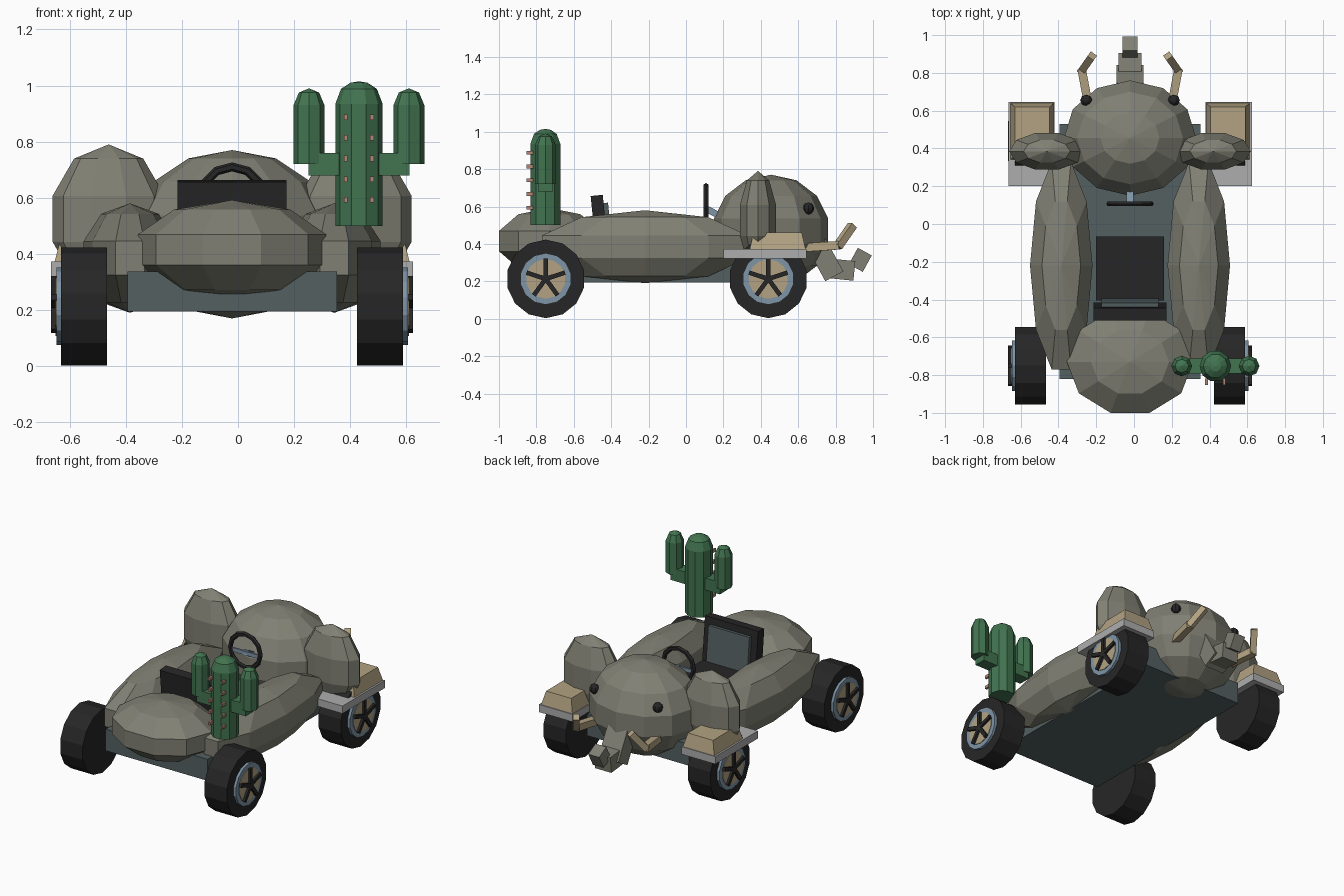
import bpy, bmesh, math
from mathutils import Matrix, Vector, Euler

if "Cube" in bpy.data.objects:
    bpy.data.objects.remove(bpy.data.objects["Cube"])

CX = -0.021  # mirror plane of the car body


def mat(name, rgb):
    m = bpy.data.materials.new(name)
    lin = [(c / 255 / 12.92) if c < 11 else ((c / 255 + 0.055) / 1.055) ** 2.4 for c in rgb]
    m.diffuse_color = (*lin, 1)
    m.use_nodes = True
    m.node_tree.nodes["Principled BSDF"].inputs["Base Color"].default_value = m.diffuse_color
    return m


HIDE = mat("hide_grey", (128, 128, 116))
SLATE = mat("slate", (84, 96, 97))
BLACK = mat("rubber_black", (38, 38, 39))
TAN = mat("tan", (178, 162, 130))
BLUE = mat("steel_blue", (126, 148, 166))
PLATE = mat("light_grey", (172, 174, 172))
GREEN = mat("cactus_green", (66, 116, 80))
THORN = mat("thorn_pink", (178, 135, 118))


def finish(name, bm, material):
    bmesh.ops.remove_doubles(bm, verts=bm.verts, dist=1e-5)
    bmesh.ops.recalc_face_normals(bm, faces=bm.faces)
    me = bpy.data.meshes.new(name)
    bm.to_mesh(me)
    bm.free()
    me.materials.append(material)
    ob = bpy.data.objects.new(name, me)
    bpy.context.collection.objects.link(ob)
    return ob


def lathe(name, profile, segs, material, loc, scale=(1, 1, 1), rot=(0, 0, 0)):
    """Spin (radius, height) points about z, then place."""
    bm = bmesh.new()
    rings = [[bm.verts.new((r * math.cos(2 * math.pi * i / segs),
                            r * math.sin(2 * math.pi * i / segs), z)) for i in range(segs)]
             for r, z in profile]
    for a, b in zip(rings, rings[1:]):
        for i in range(segs):
            j = (i + 1) % segs
            bm.faces.new((a[i], a[j], b[j], b[i]))
    bm.faces.new(rings[0])
    bm.faces.new(rings[-1])
    bmesh.ops.dissolve_degenerate(bm, dist=1e-5, edges=bm.edges)
    bm.transform(Matrix.LocRotScale(Vector(loc), Euler(rot), Vector(scale)))
    return finish(name, bm, material)


def ellipsoid(name, loc, radii, segs, rings, material):
    prof = [(max(math.sin(math.pi * k / rings), 1e-7), math.cos(math.pi * k / rings))
            for k in range(rings + 1)]
    return lathe(name, prof, segs, material, loc, radii)


def box(name, loc, size, material, rot=(0, 0, 0), top=(1, 1)):
    """Box by centre and size; top scales the upper face."""
    bm = bmesh.new()
    bmesh.ops.create_cube(bm, size=1)
    for v in bm.verts:
        if v.co.z > 0:
            v.co.x *= top[0]
            v.co.y *= top[1]
    bm.transform(Matrix.LocRotScale(Vector(loc), Euler(rot), Vector(size)))
    return finish(name, bm, material)


def bar(name, a, b, w, material):
    """Square bar between two points."""
    a, b = Vector(a), Vector(b)
    d = b - a
    return box(name, (a + b) / 2, (w, w, d.length), material, d.to_track_quat('Z', 'X').to_euler())


# Chassis and round body parts
box("chassis", (CX, -0.145, 0.266), (0.746, 1.35, 0.142), SLATE)
ellipsoid("rear_body", (CX, -0.73, 0.415), (0.352, 0.298, 0.177), 10, 5, HIDE)
ellipsoid("head", (CX, 0.455, 0.47), (0.359, 0.313, 0.30), 12, 7, HIDE)

for side, s in (("left", -1), ("right", 1)):
    ellipsoid(side + "_side_body", (CX + s * 0.364, -0.22, 0.385), (0.174, 0.608, 0.195), 10, 5, HIDE)
    ellipsoid(side + "_ear", (CX + s * 0.44, 0.385, 0.525), (0.21, 0.107, 0.265), 10, 5, HIDE)
    ellipsoid(side + "_eye", (CX + s * 0.232, 0.655, 0.59), (0.032, 0.03, 0.032), 8, 6, BLACK)
    # Fender plate with a tapered foot on top
    box(side + "_fender", (CX + s * 0.522, 0.4225, 0.347), (0.245, 0.445, 0.05), PLATE)
    box(side + "_foot", (CX + s * 0.518, 0.49, 0.415), (0.23, 0.30, 0.09), TAN, top=(0.8, 0.86))
    # Two-piece tusk
    bar(side + "_tusk_base", (CX + s * 0.215, 0.60, 0.378), (CX + s * 0.256, 0.82, 0.393), 0.045, TAN)
    bar(side + "_tusk_tip", (CX + s * 0.256, 0.81, 0.385), (CX + s * 0.20, 0.89, 0.50), 0.04, TAN)
    # Wheels: tyre, rim, hub disc and five spokes
    for end, y in (("front", 0.44), ("rear", -0.75)):
        n = f"{end}_{side}_"
        rot = (0, s * math.pi / 2, 0)
        zc = 0.213
        lathe(n + "tyre", [(0.21, -0.082), (0.21, 0.082)], 14, BLACK,
              (CX + s * 0.527, y, zc), rot=rot)
        lathe(n + "rim", [(0.138, 0), (0.138, 0.018), (0.105, 0.018), (0.105, 0.0)], 14, BLUE,
              (CX + s * 0.608, y, zc), rot=rot)
        lathe(n + "hub", [(0.106, 0), (0.106, 0.022)], 14, TAN,
              (CX + s * 0.608, y, zc), rot=rot)
        for k in range(5):
            a = math.pi / 2 + k * 2 * math.pi / 5
            x = CX + s * 0.633
            bar(f"{n}spoke_{k}", (x, y, zc),
                (x, y + 0.108 * math.cos(a), zc + 0.108 * math.sin(a)), 0.024, BLACK)

# Trunk of three blocks curling up
box("trunk_base", (CX, 0.745, 0.315), (0.145, 0.11, 0.20), HIDE, (0.5, 0, 0))
box("trunk_middle", (CX, 0.838, 0.262), (0.12, 0.125, 0.105), HIDE, (-0.1, 0, 0))
box("trunk_tip", (CX, 0.932, 0.315), (0.08, 0.085, 0.10), HIDE, (-0.5, 0, 0))

# Seat
box("seat_cushion", (CX, -0.235, 0.355), (0.36, 0.34, 0.07), BLACK)
box("seat_back", (CX, -0.463, 0.515), (0.388, 0.065, 0.29), BLACK, (0.1, 0, 0))
box("seat_back_panel", (CX, -0.418, 0.505), (0.30, 0.025, 0.23), SLATE, (0.1, 0, 0))

# Steering wheel, crossbar and column
ring = [(0.11 + 0.016 * math.cos(a), 0.014 * math.sin(a))
        for a in [k * math.pi / 3 for k in range(7)]]
bm_loc = (CX, 0.107, 0.60)


def torus(name, loc, profile, segs, material):
    bm = bmesh.new()
    rows = []
    for i in range(segs):
        a = 2 * math.pi * i / segs
        rows.append([bm.verts.new((r * math.cos(a), h, r * math.sin(a))) for r, h in profile[:-1]])
    m = len(profile) - 1
    for i in range(segs):
        p, q = rows[i], rows[(i + 1) % segs]
        for k in range(m):
            bm.faces.new((p[k], p[(k + 1) % m], q[(k + 1) % m], q[k]))
    bm.transform(Matrix.Translation(loc))
    return finish(name, bm, material)


torus("steering_wheel", bm_loc, ring, 12, BLACK)
box("steering_crossbar", (CX, 0.11, 0.585), (0.20, 0.012, 0.025), BLUE)
bar("steering_column", (CX, 0.108, 0.588), (CX, 0.22, 0.53), 0.035, BLUE)

# Cactus with two raised arms and rows of thorns
KX, KY = 0.431, -0.752
lathe("cactus_trunk", [(0.084, 0.5), (0.084, 0.935), (0.064, 0.988), (0.03, 1.01), (1e-7, 1.015)],
      10, GREEN, (KX, KY, 0))
for side, s in (("left", -1), ("right", 1)):
    lathe(side + "_cactus_arm", [(0.055, 0.72), (0.055, 0.93), (0.036, 0.975), (1e-7, 0.99)],
          8, GREEN, (KX + s * 0.178, KY, 0))
    box(side + "_cactus_elbow", (KX + s * 0.11, KY, 0.72), (0.14, 0.08, 0.08), GREEN)
    for k in range(5):
        box(f"{side}_thorn_{k}", (KX + s * 0.047, KY - 0.083, 0.593 + k * 0.0735),
            (0.014, 0.034, 0.02), THORN)
